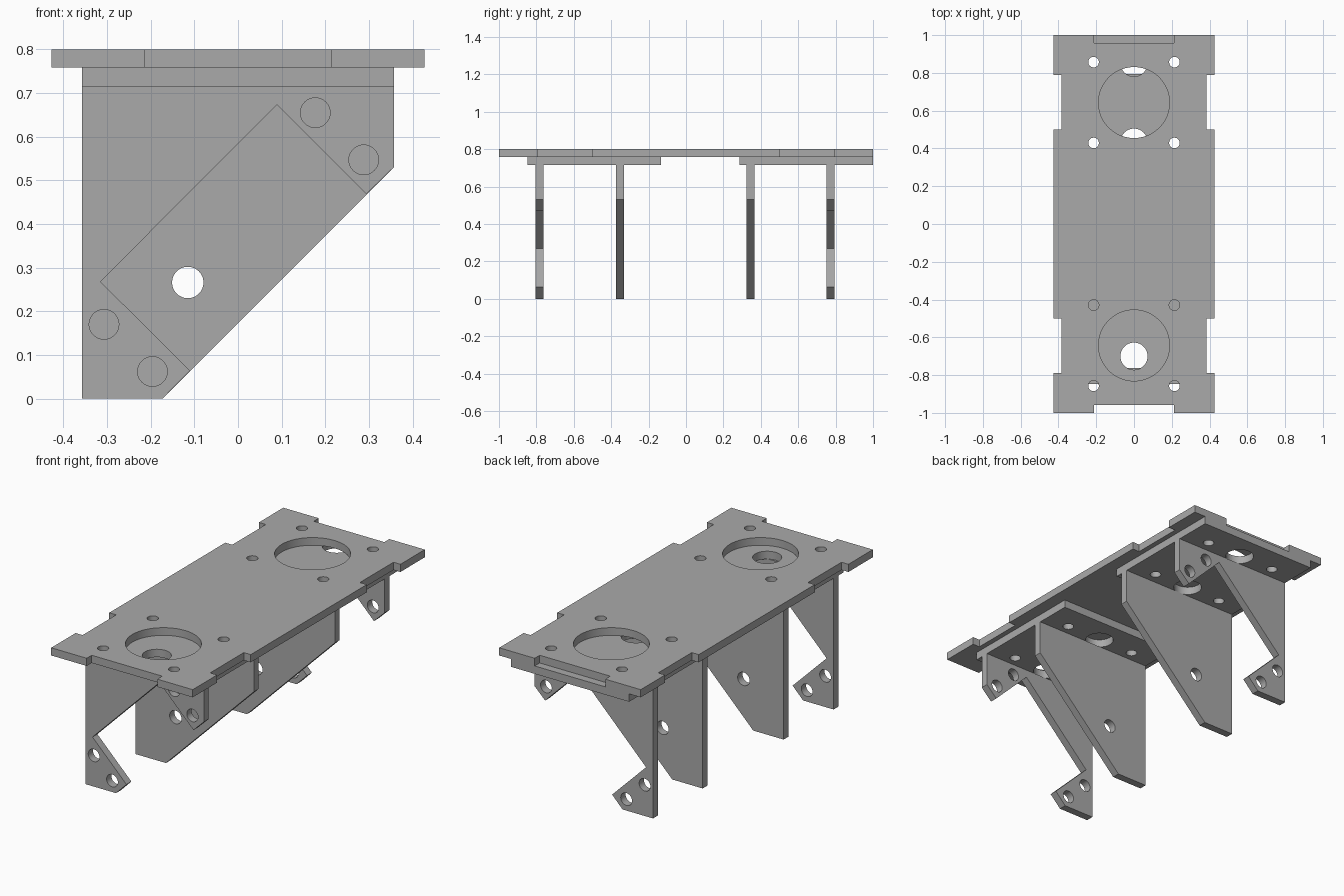
import bpy, bmesh
from math import cos, sin, tau, radians
from mathutils import Matrix

cube = bpy.data.objects.get("Cube")
if cube:
    bpy.data.objects.remove(cube, do_unlink=True)

grey = bpy.data.materials.new("plain grey")
grey.use_nodes = True
grey.diffuse_color = (0.4, 0.4, 0.4, 1)
grey.node_tree.nodes["Principled BSDF"].inputs["Base Color"].default_value = (0.4, 0.4, 0.4, 1)


def circle(x, y, r, n=48):
    return [(x + r * cos(tau * i / n), y + r * sin(tau * i / n)) for i in range(n)]


def sheet(name, outline, holes, thickness, matrix):
    """Flat sheet with round holes, centred on its own mid-plane."""
    curve = bpy.data.curves.new(name + "_profile", "CURVE")
    curve.dimensions = "2D"
    curve.fill_mode = "BOTH"
    curve.extrude = thickness / 2
    for loop in [outline] + [circle(*h) for h in holes]:
        spline = curve.splines.new("POLY")
        spline.points.add(len(loop) - 1)
        spline.use_cyclic_u = True
        for point, (x, y) in zip(spline.points, loop):
            point.co = (x, y, 0, 1)
    helper = bpy.data.objects.new(name + "_profile", curve)
    mesh = bpy.data.meshes.new_from_object(helper)
    bpy.data.objects.remove(helper)
    bpy.data.curves.remove(curve)

    bm = bmesh.new()
    bm.from_mesh(mesh)
    bmesh.ops.remove_doubles(bm, verts=bm.verts, dist=0.0001)
    bmesh.ops.transform(bm, matrix=matrix, verts=bm.verts)
    bmesh.ops.recalc_face_normals(bm, faces=bm.faces)
    bm.to_mesh(mesh)
    bm.free()
    mesh.name = name
    mesh.materials.clear()
    mesh.materials.append(grey)
    obj = bpy.data.objects.new(name, mesh)
    bpy.context.collection.objects.link(obj)
    bpy.ops.object.select_all(action="DESELECT")
    obj.select_set(True)
    bpy.context.view_layer.objects.active = obj
    bpy.ops.object.shade_smooth_by_angle(angle=radians(30))
    return obj


W, TAB, SIDE, LIP = 0.427, 0.213, 0.385, 0.957
HALF = 0.357          # half width of the square mounting plates
BOLT = 0.214          # bolt spacing from the centre of each bolt pattern
WELL = 0.643          # centre of each large opening

# Top deck: one quarter of the notched outline, mirrored around
quarter = [(W, 0.5), (SIDE, 0.5), (SIDE, 0.79), (W, 0.79), (W, 1), (TAB, 1), (TAB, LIP)]
half = quarter + [(-x, y) for x, y in reversed(quarter)]
deck_outline = half + [(-x, -y) for x, y in half]
deck_holes = [(0, s * WELL, 0.188) for s in (-1, 1)]
deck_holes += [(i * BOLT, s * WELL + j * BOLT, 0.028)
               for s in (-1, 1) for i in (-1, 1) for j in (-1, 1)]
sheet("top_deck", deck_outline, deck_holes, 0.042, Matrix.Translation((0, 0, 0.779)))

# Square mounting plates beneath the deck
square = [(-HALF, -HALF), (HALF, -HALF), (HALF, HALF), (-HALF, HALF)]
mount_holes = [(0, j * 0.21, 0.072) for j in (-1, 1)]
mount_holes += [(i * BOLT, j * BOLT, 0.028) for i in (-1, 1) for j in (-1, 1)]
for name, y in (("front", -0.49), ("back", WELL)):
    sheet(name + "_mounting_plate", square, mount_holes, 0.043,
          Matrix.Translation((0, y, 0.7365)))

# Upright brackets: solid inner ones, outer ones with a slanted rectangular cutout
top = [(-HALF, 0), (-HALF, 0.715), (HALF, 0.715), (HALF, 0.53)]
foot = [(-0.173, 0)]
cutout = [(0.294, 0.469), (0.089, 0.673), (-0.315, 0.268), (-0.11, 0.064)]
outer_holes = [(0.177, 0.655, 0.034), (0.288, 0.547, 0.034),
               (-0.307, 0.17, 0.034), (-0.196, 0.062, 0.034)]
inner_holes = [(-0.115, 0.266, 0.036)]
upright = Matrix.Rotation(radians(90), 4, "X")
for name, y, outer in (("front_outer", -0.783, True), ("front_inner", -0.353, False),
                       ("back_inner", 0.345, False), ("back_outer", 0.773, True)):
    sheet(name + "_bracket", top + (cutout if outer else []) + foot,
          outer_holes if outer else inner_holes, 0.042,
          Matrix.Translation((0, y, 0)) @ upright)
